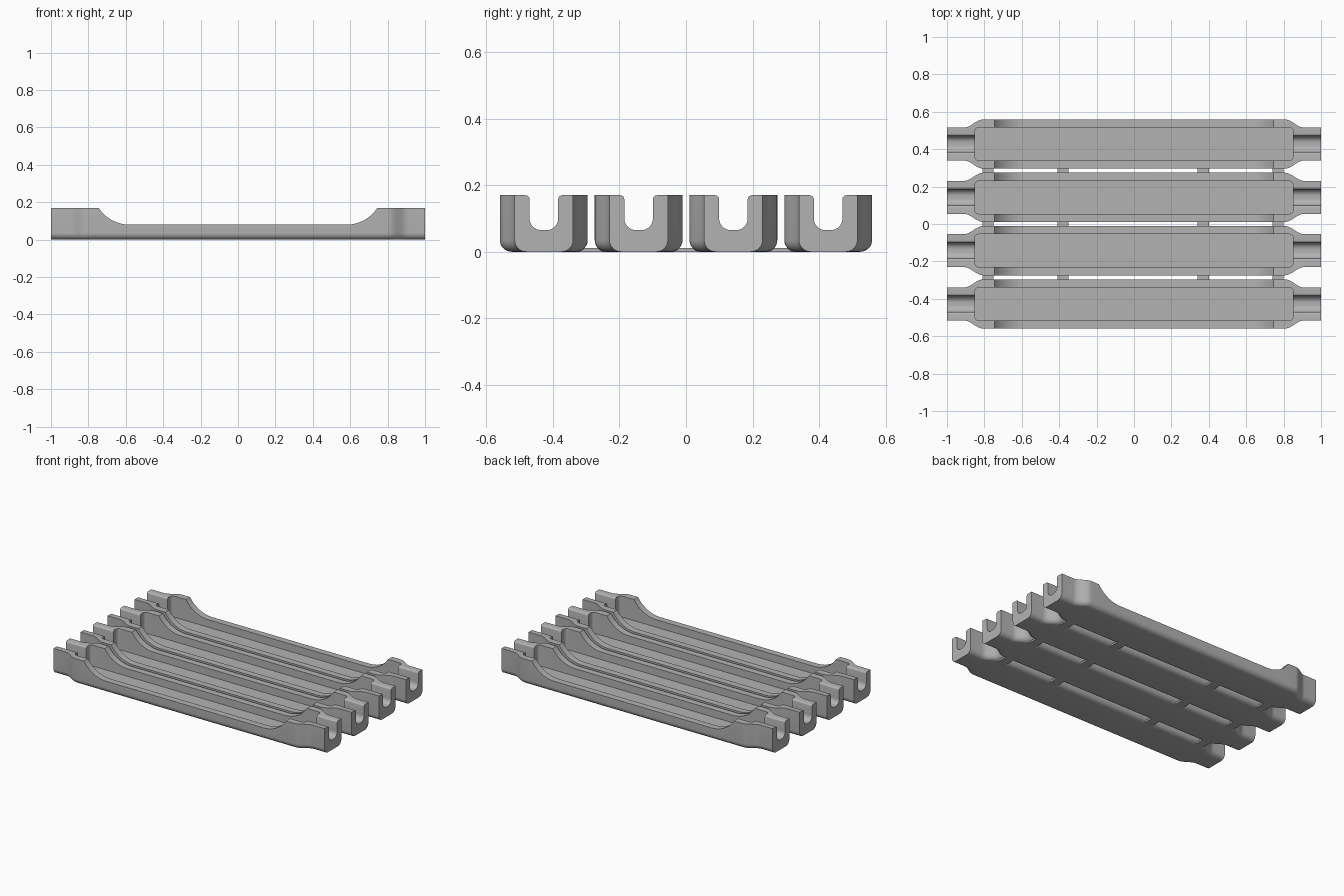
import bpy, bmesh
from math import pi, sin, cos, sqrt, radians

cube = bpy.data.objects.get("Cube")
if cube:
    bpy.data.objects.remove(cube)

TOP, LOW = 0.17, 0.08          # end block height, side wall height
WIDE, NECK = 0.132, 0.088      # half widths of body and end necks
PITCH = 0.285                  # distance between trays
FILLET = 0.035

grey = bpy.data.materials.new("light grey")
grey.use_nodes = True
grey.diffuse_color = (0.45, 0.45, 0.45, 1)
grey.node_tree.nodes["Principled BSDF"].inputs["Base Color"].default_value = (0.45, 0.45, 0.45, 1)


def loft(name, rings):
    """Skin a closed solid over rings with equal point counts."""
    bm = bmesh.new()
    rows = [[bm.verts.new(p) for p in ring] for ring in rings]
    n = len(rows[0])
    for a, b in zip(rows, rows[1:]):
        for i in range(n):
            j = (i + 1) % n
            bm.faces.new((a[i], a[j], b[j], b[i]))
    bm.faces.new(rows[0])
    bm.faces.new(rows[-1])
    bmesh.ops.recalc_face_normals(bm, faces=bm.faces)
    mesh = bpy.data.meshes.new(name)
    bm.to_mesh(mesh)
    bm.free()
    mesh.materials.append(grey)
    obj = bpy.data.objects.new(name, mesh)
    bpy.context.collection.objects.link(obj)
    return obj


def arc(cx, cy, r, start, end, steps=8):
    return [(cx + r * cos(radians(start + (end - start) * i / steps)),
             cy + r * sin(radians(start + (end - start) * i / steps))) for i in range(steps + 1)]


def half_width(x):
    t = min(max((abs(x) - 0.805) / 0.105, 0), 1)
    return WIDE + (NECK - WIDE) * (1 - cos(pi * t)) / 2


def wall_height(x):
    d = abs(x) - 0.58
    if d <= 0:
        return LOW
    if d >= 0.165:
        return TOP
    r = 0.196
    return LOW + r - sqrt(r * r - d * d)


def section(x):
    w, h = half_width(x), wall_height(x)
    pts = [(-w, h)] + arc(-w + FILLET, FILLET, FILLET, 180, 270)
    pts += arc(w - FILLET, FILLET, FILLET, 270, 360) + [(w, h)]
    return [(x, y, z) for y, z in pts]


# tray body: dipped walls, narrowed ends, rounded lower edges
half = [0.58 + 0.165 * i / 12 for i in range(13)]
half += [0.805 + 0.105 * i / 12 for i in range(13)] + [1.0]
stations = [-x for x in reversed(half)] + half
body = loft("tray_body", [section(x) for x in stations])

# pocket cutter: rounded rectangle in plan
px, py, pr = 0.85 - 0.02, NECK - 0.02, 0.02
plan = (arc(px, py, pr, 0, 90, 5) + arc(-px, py, pr, 90, 180, 5)
        + arc(-px, -py, pr, 180, 270, 5) + arc(px, -py, pr, 270, 360, 5))
pocket = loft("pocket_cutter", [[(x, y, z) for x, y in plan] for z in (0.03, 0.4)])

# slot cutter: U shape with softened upper lips
side = arc(0.008, 0.1, 0.035, 270, 360) + arc(0.055, TOP - 0.012, 0.012, 180, 90, 4) + [(0.055, 0.3)]
u_shape = side + [(-y, z) for y, z in reversed(side)]
slot = loft("slot_cutter", [[(x, y, z) for y, z in u_shape] for x in (-1.1, 1.1)])

for cutter in (pocket, slot):
    cutter.hide_render = True
    mod = body.modifiers.new("cut", 'BOOLEAN')
    mod.operation = 'DIFFERENCE'
    mod.solver = 'EXACT'
    mod.object = cutter

# bake the cuts and shade
graph = bpy.context.evaluated_depsgraph_get()
baked = bpy.data.meshes.new_from_object(body.evaluated_get(graph))
for helper in (body, pocket, slot):
    bpy.data.objects.remove(helper)

names = ["tray_front", "tray_front_middle", "tray_back_middle", "tray_back"]
trays = []
for i, name in enumerate(names):
    tray = bpy.data.objects.new(name, baked)
    tray.location.y = (i - 1.5) * PITCH
    bpy.context.collection.objects.link(tray)
    trays.append(tray)

bpy.ops.object.select_all(action='DESELECT')
trays[0].select_set(True)
bpy.context.view_layer.objects.active = trays[0]
bpy.ops.object.shade_smooth_by_angle(angle=radians(30))

# thin tabs joining neighbouring trays
for row in (-1, 0, 1):
    for x in (-0.78, -0.38, 0.37, 0.77):
        y = row * PITCH
        ring = [(x - 0.03, y - 0.05), (x + 0.03, y - 0.05), (x + 0.03, y + 0.05), (x - 0.03, y + 0.05)]
        loft("joining_tab", [[(a, b, z) for a, b in ring] for z in (0, 0.012)])
